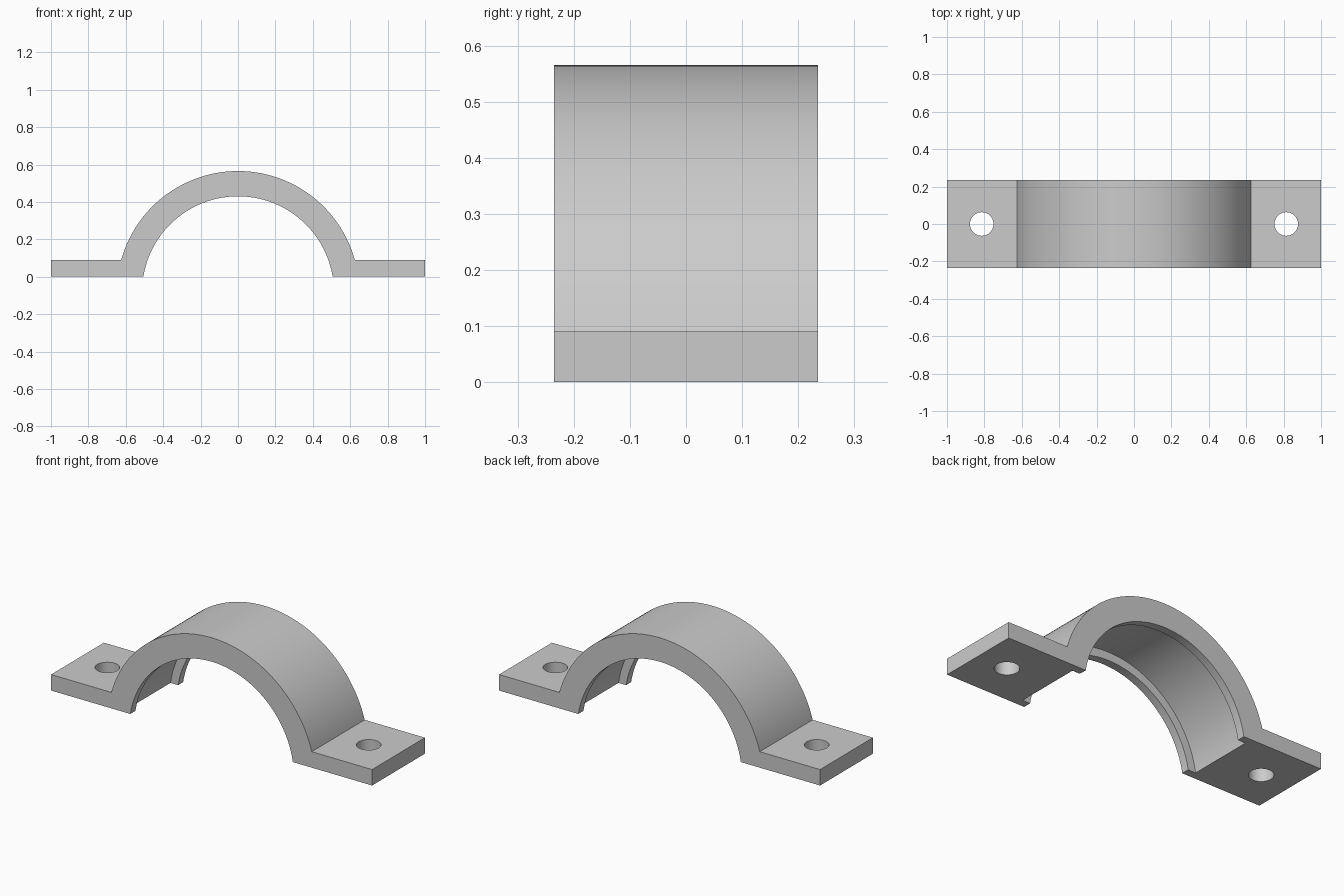
import bpy
import bmesh
from math import sin, cos, asin, pi, radians
from mathutils import Matrix

if "Cube" in bpy.data.objects:
    bpy.data.objects.remove(bpy.data.objects["Cube"])

HALF_DEPTH = 0.235
FOOT_HEIGHT = 0.09
AXIS_Z = -0.083          # the arch's centre lies just below the base plane
OUTER_R, LIP_R, GROOVE_R = 0.648, 0.513, 0.56
LIP_WIDTH = 0.045
HOLE_X, HOLE_R = 0.814, 0.063
STEPS = 72

grey = bpy.data.materials.new("plain_grey")
grey.use_nodes = True
grey.diffuse_color = (0.6, 0.6, 0.6, 1)
grey.node_tree.nodes["Principled BSDF"].inputs["Base Color"].default_value = (0.6, 0.6, 0.6, 1)


def make_object(name, bm):
    bmesh.ops.recalc_face_normals(bm, faces=bm.faces)
    mesh = bpy.data.meshes.new(name)
    bm.to_mesh(mesh)
    bm.free()
    mesh.materials.append(grey)
    obj = bpy.data.objects.new(name, mesh)
    bpy.context.collection.objects.link(obj)
    return obj


def arc(radius, z_end):
    """Arc points from the right end over the top to the left end."""
    start = asin((z_end - AXIS_Z) / radius)
    angles = [start + (pi - 2 * start) * i / STEPS for i in range(STEPS + 1)]
    return [(radius * cos(a), AXIS_Z + radius * sin(a)) for a in angles]


def cylinder(name, radius, depth, matrix):
    bm = bmesh.new()
    bmesh.ops.create_cone(bm, cap_ends=True, segments=STEPS * 2, radius1=radius,
                          radius2=radius, depth=depth, matrix=matrix)
    obj = make_object(name, bm)
    obj.hide_render = True
    return obj


# Arch and both feet as one extruded profile
profile = [(1, 0), (1, FOOT_HEIGHT)] + arc(OUTER_R, FOOT_HEIGHT)
profile += [(-1, FOOT_HEIGHT), (-1, 0)] + arc(LIP_R, 0)[::-1]
bm = bmesh.new()
face = bm.faces.new([bm.verts.new((x, -HALF_DEPTH, z)) for x, z in profile])
extruded = bmesh.ops.extrude_face_region(bm, geom=[face], use_keep_orig=True)
moved = [g for g in extruded["geom"] if isinstance(g, bmesh.types.BMVert)]
bmesh.ops.translate(bm, verts=moved, vec=(0, 2 * HALF_DEPTH, 0))
clamp = make_object("pipe_clamp", bm)

# Inner groove between the two lips, and a bolt hole in each foot
cutters = [cylinder("groove_cutter", GROOVE_R, 2 * (HALF_DEPTH - LIP_WIDTH),
                    Matrix.Translation((0, 0, AXIS_Z)) @ Matrix.Rotation(pi / 2, 4, "X"))]
for side, x in (("left", HOLE_X), ("right", -HOLE_X)):
    cutters.append(cylinder(side + "_hole_cutter", HOLE_R, 1, Matrix.Translation((x, 0, 0))))

for cutter in cutters:
    cut = clamp.modifiers.new(cutter.name, "BOOLEAN")
    cut.operation = "DIFFERENCE"
    cut.solver = "EXACT"
    cut.object = cutter

# Bake the cuts and drop the cutters
bpy.context.view_layer.update()
result = bpy.data.meshes.new_from_object(clamp.evaluated_get(bpy.context.evaluated_depsgraph_get()))
clamp.modifiers.clear()
clamp.data = result
for cutter in cutters:
    bpy.data.objects.remove(cutter)

# Smooth curves with sharp edges
for obj in bpy.context.selected_objects:
    obj.select_set(False)
clamp.select_set(True)
bpy.context.view_layer.objects.active = clamp
bpy.ops.object.shade_smooth_by_angle(angle=radians(30))
